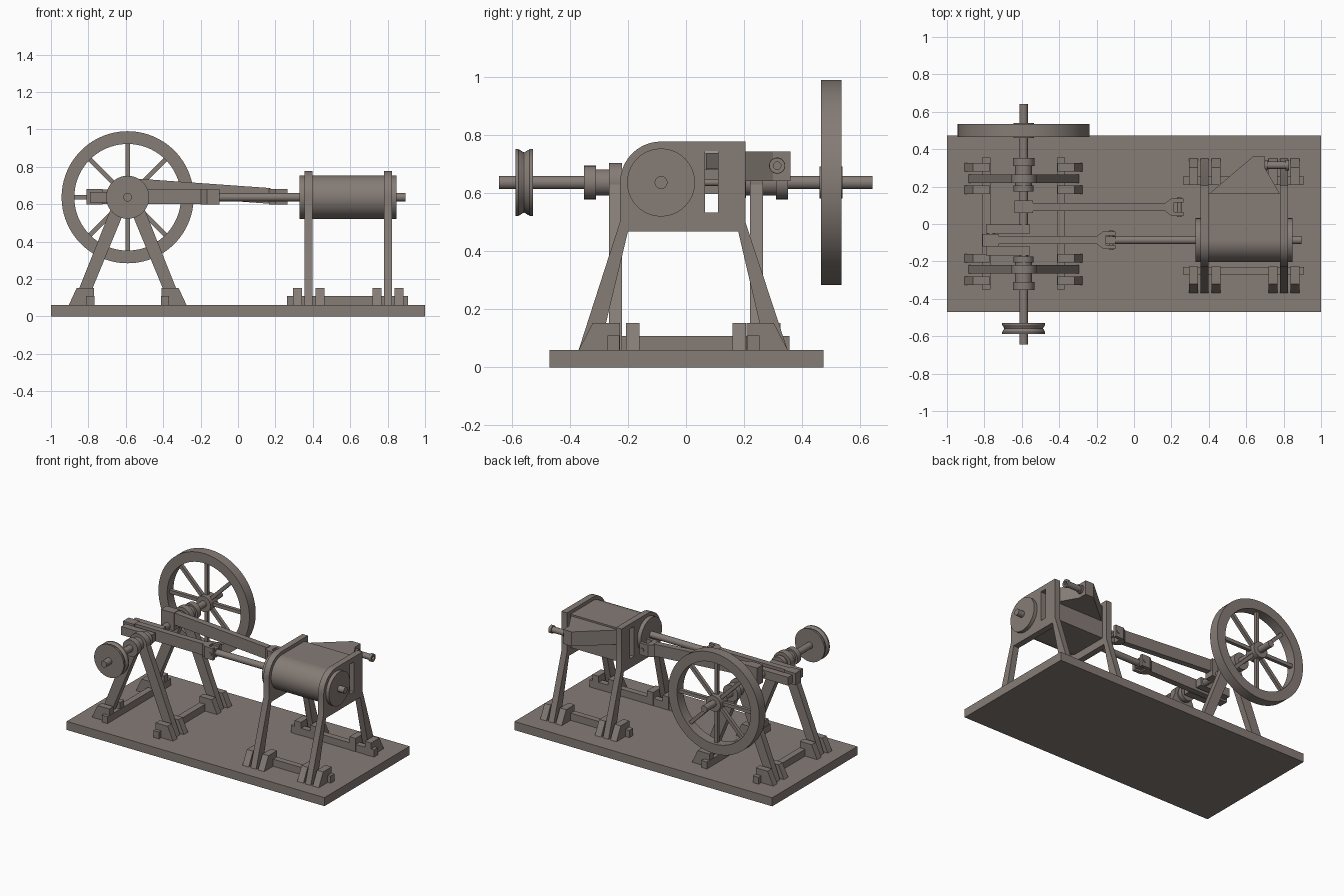
import bpy, bmesh, math
from mathutils import Vector, Matrix

if "Cube" in bpy.data.objects:
    bpy.data.objects.remove(bpy.data.objects["Cube"])

mat = bpy.data.materials.new("warm_grey_iron")
mat.diffuse_color = (0.235, 0.2, 0.18, 1)
mat.use_nodes = True
mat.node_tree.nodes["Principled BSDF"].inputs["Base Color"].default_value = mat.diffuse_color


def place(axis, u, v, a):
    """Map profile coordinates u, v and depth a along the axis to xyz."""
    return {'x': (a, u, v), 'y': (u, a, v), 'z': (u, v, a)}[axis]


def finish(name, bm, smooth=False):
    bmesh.ops.recalc_face_normals(bm, faces=bm.faces)
    me = bpy.data.meshes.new(name)
    bm.to_mesh(me)
    bm.free()
    ob = bpy.data.objects.new(name, me)
    bpy.context.collection.objects.link(ob)
    me.materials.append(mat)
    if smooth:
        bpy.ops.object.select_all(action='DESELECT')
        bpy.context.view_layer.objects.active = ob
        ob.select_set(True)
        bpy.ops.object.shade_smooth_by_angle(angle=math.radians(30))
    return ob


def prism(name, pts, axis, a0, a1, smooth=False):
    bm = bmesh.new()
    face = bm.faces.new([bm.verts.new(place(axis, u, v, a0)) for u, v in pts])
    ext = bmesh.ops.extrude_face_region(bm, geom=[face])
    move = Vector(place(axis, 0, 0, a1 - a0))
    bmesh.ops.translate(bm, vec=move, verts=[g for g in ext['geom'] if isinstance(g, bmesh.types.BMVert)])
    return finish(name, bm, smooth)


def box(name, x0, x1, y0, y1, z0, z1):
    return prism(name, [(x0, y0), (x1, y0), (x1, y1), (x0, y1)], 'z', z0, z1)


def cyl(name, axis, u, v, r, a0, a1, n=48):
    pts = [(u + r * math.cos(2 * math.pi * i / n), v + r * math.sin(2 * math.pi * i / n)) for i in range(n)]
    return prism(name, pts, axis, a0, a1, True)


def lathe_y(name, profile, u, v, n=64):
    """Closed (radius, y) profile turned about a y-parallel axis."""
    bm = bmesh.new()
    rings = []
    for i in range(n):
        t = 2 * math.pi * i / n
        rings.append([bm.verts.new((u + r * math.cos(t), y, v + r * math.sin(t))) for r, y in profile])
    m = len(profile)
    for i in range(n):
        a, b = rings[i], rings[(i + 1) % n]
        for j in range(m):
            k = (j + 1) % m
            bm.faces.new((a[j], a[k], b[k], b[j]))
    return finish(name, bm, True)


SX, SZ = -0.59, 0.637      # crankshaft axis
CY = -0.086                # cylinder axis
T = 0.06                   # base top

# base plate
box("base_plate", -1, 1, -0.47, 0.473, 0, T)

# crankshaft, broken at the main crank throw
cyl("shaft_front", 'y', SX, SZ, 0.023, -0.645, -0.12)
cyl("shaft_back", 'y', SX, SZ, 0.023, -0.05, 0.642)
for y in (-0.168, -0.051):
    box("crank_web", -0.79, -0.555, y, y + 0.048, 0.608, 0.666)
cyl("crank_pin", 'y', -0.765, SZ, 0.022, -0.168, -0.003)

# flywheel
lathe_y("flywheel_rim", [(0.285, 0.465), (0.353, 0.465), (0.353, 0.535), (0.285, 0.535)], SX, SZ, 96)
cyl("flywheel_hub", 'y', SX, SZ, 0.055, 0.46, 0.54)
for i in range(8):
    t = i * math.pi / 4
    d, p = (math.cos(t), math.sin(t)), (-math.sin(t) * 0.012, math.cos(t) * 0.012)
    prism("flywheel_spoke", [(SX + d[0] * r + p[0] * s, SZ + d[1] * r + p[1] * s)
                             for r, s in ((0.04, -1), (0.3, -1), (0.3, 1), (0.04, 1))], 'y', 0.488, 0.512)

# grooved belt pulley
groove = [(0.104 + 0.009 * math.cos(math.pi * (1 + i / 8)) ** 2, -0.575 + 0.034 * i / 8) for i in range(9)]
lathe_y("belt_pulley", [(0.02, -0.587), (0.115, -0.587), (0.115, -0.577)] + groove
        + [(0.115, -0.539), (0.115, -0.528), (0.02, -0.528)], SX, SZ)

# crankshaft A frames with bearings and feet
for s in (-1, 1):
    y0, y1 = s * 0.243 - 0.0225, s * 0.243 + 0.0225
    cyl("bearing_head", 'y', SX, SZ, 0.068, y0, y1)
    for a, b, r in ((0.31, 0.352, 0.058), (0.205, 0.31, 0.045), (0.175, 0.206, 0.053)):
        cyl("bearing_collar", 'y', SX, SZ, r, s * a, s * b)
    for k in (-1, 1):
        prism("a_frame_leg", [(SX + k * x, z) for x, z in
                              ((0.295, T), (0.225, T), (0.0, 0.605), (0.0, 0.69), (0.065, SZ))], 'y', y0, y1)
        for a in (0.161, 0.28):
            prism("a_frame_foot", [(SX + k * x, z) for x, z in
                                   ((0.315, T), (0.18, T), (0.18, 0.153), (0.272, 0.153))],
                  'y', s * a, s * (a + 0.046))
for k in (-1, 1):
    x = SX + k * 0.2
    box("a_frame_sill", x - 0.022, x + 0.022, -0.35, 0.356, T, 0.108)

# eccentric and slide connecting rod
box("eccentric_strap", -0.64, -0.54, 0.06, 0.125, 0.615, 0.74)
prism("valve_rod", [(-0.56, 0.738), (0.175, 0.686), (0.175, 0.602), (-0.56, 0.655)], 'y', 0.069, 0.111)

# main connecting rod
box("main_rod_big_end", -0.81, -0.725, -0.119, -0.054, 0.597, 0.68)
box("main_rod", -0.73, -0.19, CY - 0.021, CY + 0.021, 0.6, 0.679)


# forked ends with cross pins
def fork(name, x, y):
    half = [(0, 0.02), (0.035, 0.047), (0.1, 0.047), (0.1, 0.025), (0.05, 0.025)]
    pts = [(x + a, y + b) for a, b in half] + [(x + a, y - b) for a, b in reversed(half)]
    prism(name, pts, 'z', 0.598, 0.681)
    cyl(name + "_pin", 'y', x + 0.078, SZ, 0.012, y - 0.052, y + 0.052, 20)


fork("main_rod_fork", -0.2, CY)
fork("valve_rod_fork", 0.165, 0.09)
box("piston_rod_eye", -0.155, -0.1, CY - 0.02, CY + 0.02, 0.608, 0.666)

# cylinder and piston rod
cyl("piston_rod", 'x', CY, SZ, 0.022, -0.11, 0.895)
cyl("cylinder", 'x', CY, SZ, 0.117, 0.328, 0.848, 64)


def arc(r):
    return [(CY + r * math.cos(math.radians(d)), SZ + r * math.sin(math.radians(d))) for d in range(180, 89, -6)]


cutter = box("window_cutter", 0.3, 0.9, 0.066, 0.111, 0.533, 0.743)
cutter.hide_render = True
cutter.hide_set(True)


def cut_window(ob):
    mod = ob.modifiers.new("window", 'BOOLEAN')
    mod.operation, mod.solver, mod.object = 'DIFFERENCE', 'EXACT', cutter


# valve block beside the cylinder
cut_window(box("valve_block", 0.39, 0.79, CY, 0.165, 0.52, 0.754))

# cylinder stands: legs, panel with round corner, split feet
for x in (0.378, 0.802):
    outline = [(-0.37, T), (-0.228, 0.5)] + arc(0.141) + [
        (0.205, 0.778), (0.205, 0.5), (0.35, T), (0.275, T), (0.18, 0.468), (-0.2, 0.468), (-0.298, T)]
    cut_window(prism("cylinder_stand", outline, 'x', x - 0.0215, x + 0.0215, True))
    for dx in (-0.06, 0.06):
        for s in (-1, 1):
            prism("stand_foot", [(-0.0095 + s * y, z) for y, z in
                                 ((0.36, T), (0.218, T), (0.218, 0.153), (0.312, 0.153))],
                  'x', x + dx - 0.024, x + dx + 0.024)
for y in (-0.25, 0.232):
    box("stand_sill", 0.262, 0.908, y - 0.021, y + 0.021, T, 0.11)

# steam chest with inlet pipe
prism("steam_chest", [(0.4, 0.16), (0.635, 0.36), (0.7, 0.36), (0.7, 0.3), (0.78, 0.16)], 'z', 0.642, 0.743)
PY, PZ = 0.314, 0.695
cyl("inlet_pipe", 'x', PY, PZ, 0.02, 0.69, 0.815, 32)
cyl("inlet_inner_flange", 'x', PY, PZ, 0.028, 0.7, 0.715, 32)
lip = lathe_y("inlet_flange", [(0.013, 0), (0.027, 0), (0.027, 0.02), (0.013, 0.02)], 0, 0, 32)
lip.matrix_world = Matrix.Translation((0.83, PY, PZ)) @ Matrix.Rotation(math.pi / 2, 4, 'Z')
